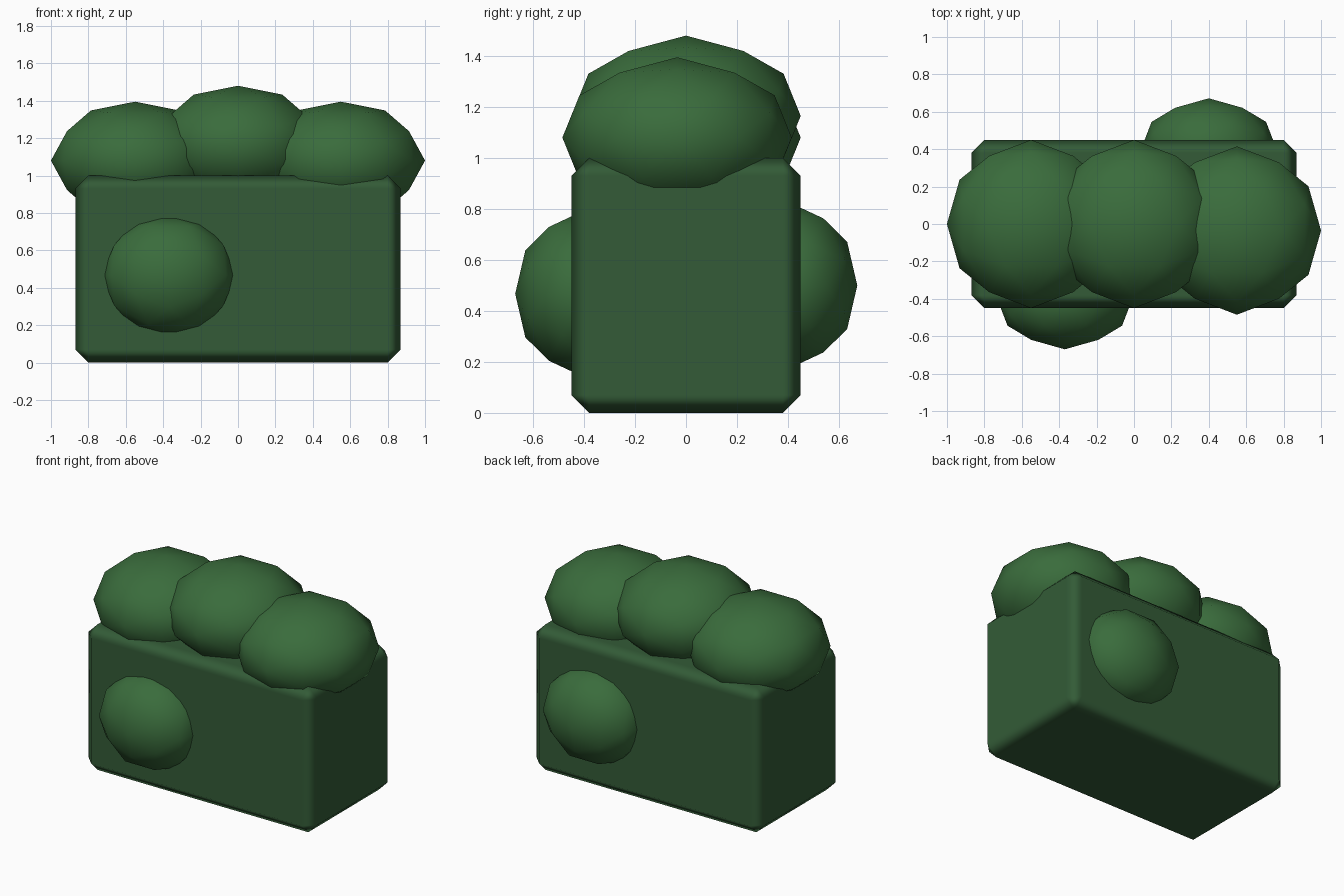
import bpy, bmesh, math
from mathutils import Matrix

if "Cube" in bpy.data.objects:
    bpy.data.objects.remove(bpy.data.objects["Cube"])


def material(name, colour):
    m = bpy.data.materials.new(name)
    m.diffuse_color = (*colour, 1)
    m.use_nodes = True
    m.node_tree.nodes["Principled BSDF"].inputs["Base Color"].default_value = m.diffuse_color
    return m


hedge_green = material("hedge_green", (0.033, 0.105, 0.038))
leaf_green = material("leaf_green", (0.042, 0.15, 0.045))


def add_object(name, bm, mat, location):
    mesh = bpy.data.meshes.new(name)
    for f in bm.faces:
        f.smooth = True
    bm.to_mesh(mesh)
    bm.free()
    mesh.materials.append(mat)
    ob = bpy.data.objects.new(name, mesh)
    ob.location = location
    bpy.context.collection.objects.link(ob)
    return ob


def leaf_clump(name, centre, radii):
    bm = bmesh.new()
    bmesh.ops.create_icosphere(bm, subdivisions=2, radius=1)
    # turn the ball so an edge midpoint, not a corner, points up
    tilt = Matrix.Rotation(-math.atan(2) / 2, 4, 'Y')
    bmesh.ops.transform(bm, matrix=Matrix.Diagonal((*radii, 1)) @ tilt, verts=bm.verts)
    add_object(name, bm, leaf_green, centre)


# clipped hedge block with chamfered edges
bm = bmesh.new()
bmesh.ops.create_cube(bm, size=1)
bmesh.ops.scale(bm, vec=(1.74, 0.9, 1.0), verts=bm.verts)
block = add_object("hedge_block", bm, hedge_green, (0, 0, 0.5))
bevel = block.modifiers.new("chamfer", 'BEVEL')
bevel.width = 0.07
bevel.segments = 1
bevel.harden_normals = True

# three clumps along the top
top = (0.45, 0.45, 0.315)
leaf_clump("top_clump_left", (-0.55, 0, 1.08), top)
leaf_clump("top_clump_middle", (0, 0, 1.165), top)
leaf_clump("top_clump_right", (0.55, -0.035, 1.08), top)

# one clump bulging from each long side
side = (0.36, 0.266, 0.325)
leaf_clump("front_clump", (-0.37, -0.404, 0.467), side)
leaf_clump("back_clump", (0.40, 0.406, 0.50), side)
